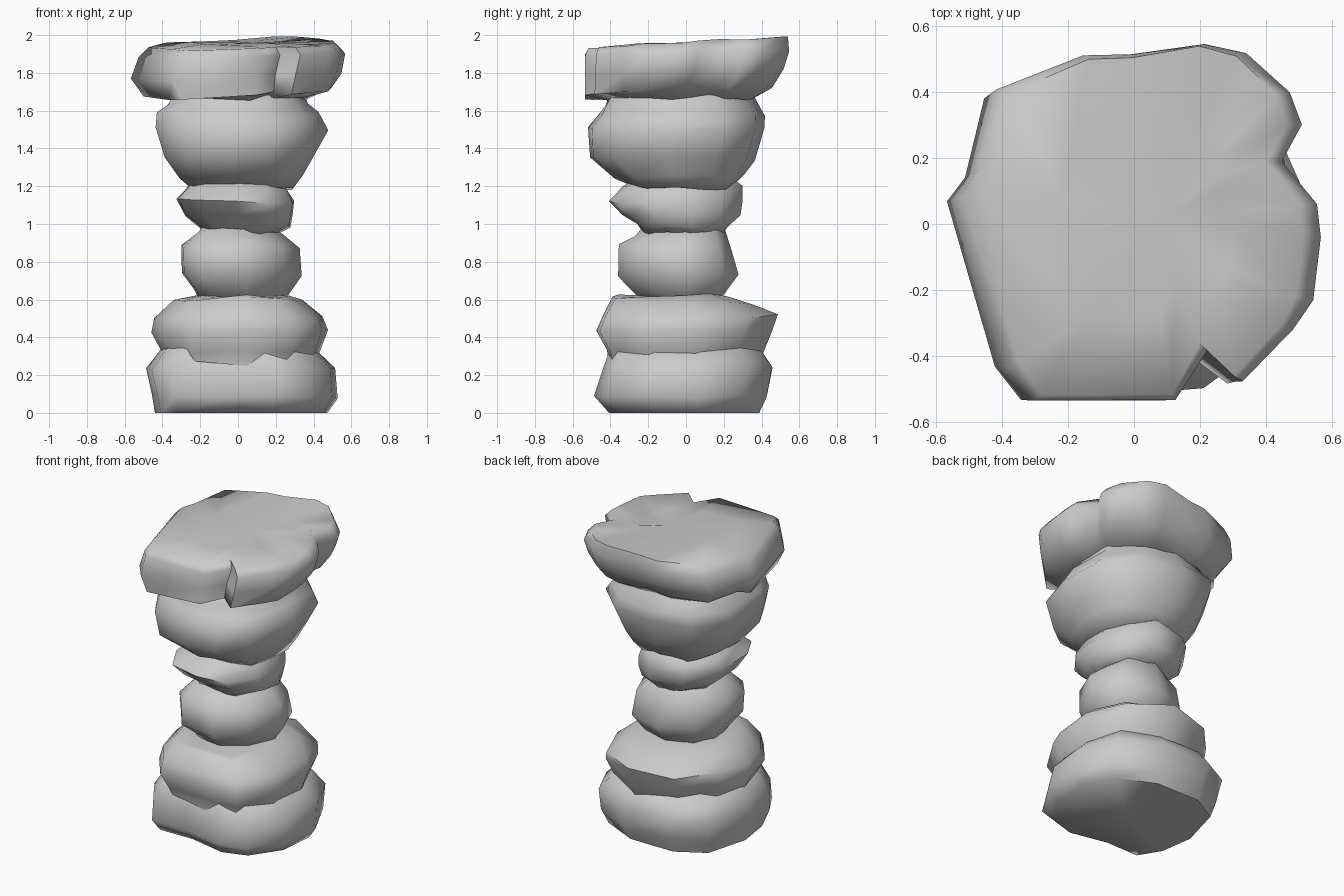
import bpy, bmesh, random
from mathutils import Vector


def rock(name, outline, rings, seed, rough=0.014, fill=None):
    """Loft a plan outline through rings: (z, xmin, xmax, ymin, ymax, slope_x, slope_y).
    fill = {point index: amount} pushes notch points outward, fading towards the top."""
    rng = random.Random(seed)
    xs, ys = zip(*outline)
    bm = bmesh.new()
    loops = []
    for r, (z, x0, x1, y0, y1, sx, sy) in enumerate(rings):
        loop = []
        for i, (px, py) in enumerate(outline):
            x = x0 + (x1 - x0) * (px - min(xs)) / (max(xs) - min(xs))
            y = y0 + (y1 - y0) * (py - min(ys)) / (max(ys) - min(ys))
            k = 1 - rng.random() * rough
            k += (fill or {}).get(i, 0) * (1 - r / (len(rings) - 1))
            h = z + sx * x + sy * y + rng.uniform(-rough, rough) * (z > 0)
            loop.append(bm.verts.new((x * k, y * k, min(2, max(0, h)))))
        loops.append(loop)
    n = len(outline)
    for a, b in zip(loops, loops[1:]):
        for i in range(n):
            j = (i + 1) % n
            bm.faces.new((a[i], a[j], b[j], b[i]))
    # caps fan out from a centre point
    for loop, flip in ((loops[0], True), (loops[-1], False)):
        c = bm.verts.new(sum((v.co for v in loop), Vector()) / n)
        for i in range(n):
            p, q = loop[i], loop[(i + 1) % n]
            bm.faces.new((q, p, c) if flip else (p, q, c))
    bmesh.ops.recalc_face_normals(bm, faces=bm.faces[:])
    mesh = bpy.data.meshes.new(name)
    bm.to_mesh(mesh)
    bm.free()
    ob = bpy.data.objects.new(name, mesh)
    bpy.context.collection.objects.link(ob)
    bpy.ops.object.select_all(action='DESELECT')
    ob.select_set(True)
    bpy.context.view_layer.objects.active = ob
    bpy.ops.object.shade_smooth_by_angle(angle=1.1)


# Base: wide foot stone and the boulder resting on it
foot = [(-.36, -.42), (-.1, -.42), (.18, -.48), (.36, -.42), (.5, -.2), (.53, .08),
        (.42, .32), (.15, .45), (-.2, .45), (-.41, .33), (-.49, .0), (-.46, -.26)]
rock("foot_stone", foot, [
    (0, -.44, .48, -.41, .39, 0, 0),
    (.09, -.46, .53, -.49, .43, 0, 0),
    (.24, -.49, .52, -.44, .46, 0, 0),
    (.33, -.41, .43, -.41, .40, 0, 0),
    (.36, -.34, .36, -.36, .35, 0, 0)], 1)

boulder = [(-.26, -.42), (.05, -.45), (.3, -.43), (.44, -.2), (.47, .08), (.37, .33),
           (.1, .48), (-.2, .41), (-.39, .21), (-.45, -.02), (-.39, -.24)]
rock("base_boulder", boulder, [
    (.26, -.38, .40, -.41, .38, 0, 0),
    (.32, -.41, .43, -.42, .41, 0, 0),
    (.43, -.46, .48, -.48, .46, 0, 0),
    (.51, -.45, .45, -.45, .49, 0, 0),
    (.59, -.34, .34, -.39, .36, 0, -.04),
    (.62, -.22, .27, -.36, .22, .02, 0)], 2)

# Narrow waist: neck stone and collar stone
neck = [(-.19, -.31), (.06, -.35), (.24, -.22), (.33, .0), (.25, .2),
        (.02, .27), (-.2, .18), (-.29, .0), (-.28, -.19)]
rock("neck_stone", neck, [
    (.59, -.20, .22, -.23, .18, 0, 0),
    (.64, -.23, .27, -.27, .22, 0, 0),
    (.73, -.30, .34, -.36, .28, 0, 0),
    (.88, -.30, .33, -.36, .24, 0, 0),
    (.95, -.23, .24, -.27, .21, 0, 0),
    (1.0, -.17, .17, -.21, .16, 0, 0)], 3)

collar = [(-.22, -.36), (-.02, -.4), (.16, -.36), (.28, -.2), (.29, .0), (.22, .16),
          (.06, .28), (-.18, .25), (-.32, .06), (-.31, -.2)]
rock("collar_stone", collar, [
    (.95, -.18, .20, -.22, .18, 0, 0),
    (.99, -.22, .28, -.26, .24, 0, 0),
    (1.05, -.28, .29, -.34, .29, 0, 0),
    (1.12, -.33, .30, -.41, .30, 0, 0),
    (1.19, -.28, .26, -.34, .30, 0, 0),
    (1.24, -.24, .22, -.28, .23, 0, 0)], 4)

# Flaring shoulder stone
shoulder = [(-.3, -.42), (-.05, -.5), (.2, -.48), (.37, -.36), (.46, -.08), (.44, .2),
            (.26, .37), (-.02, .42), (-.29, .37), (-.42, .14), (-.43, -.2)]
rock("shoulder_stone", shoulder, [
    (1.19, -.24, .30, -.29, .24, 0, 0),
    (1.25, -.31, .35, -.38, .31, 0, 0),
    (1.35, -.39, .40, -.51, .37, 0, 0),
    (1.50, -.44, .48, -.52, .42, 0, 0),
    (1.58, -.43, .43, -.47, .42, 0, 0),
    (1.64, -.37, .37, -.43, .38, 0, 0),
    (1.70, -.34, .35, -.40, .35, 0, 0)], 5)

# Notched capstone with a gently tilted top
cap = [(-.34, -.535), (.11, -.535), (.2, -.37), (.32, -.475), (.48, -.32), (.54, -.23),
       (.565, -.04), (.55, .06), (.42, .18), (.505, .3), (.47, .4), (.33, .515),
       (.2, .545), (-.03, .515), (-.18, .51), (-.45, .405), (-.51, .16), (-.565, .085),
       (-.42, -.43)]
rock("capstone", cap, [
    (1.66, -.38, .36, -.42, .36, 0, 0),
    (1.70, -.50, .50, -.54, .46, .05, .05),
    (1.79, -.57, .55, -.54, .52, .03, .03),
    (1.90, -.53, .57, -.54, .55, .02, .02),
    (1.95, -.48, .52, -.52, .54, .02, .06),
    (1.96, -.25, .30, -.28, .28, 0, .04)], 6, 0.012, {2: .1, 8: .12})
